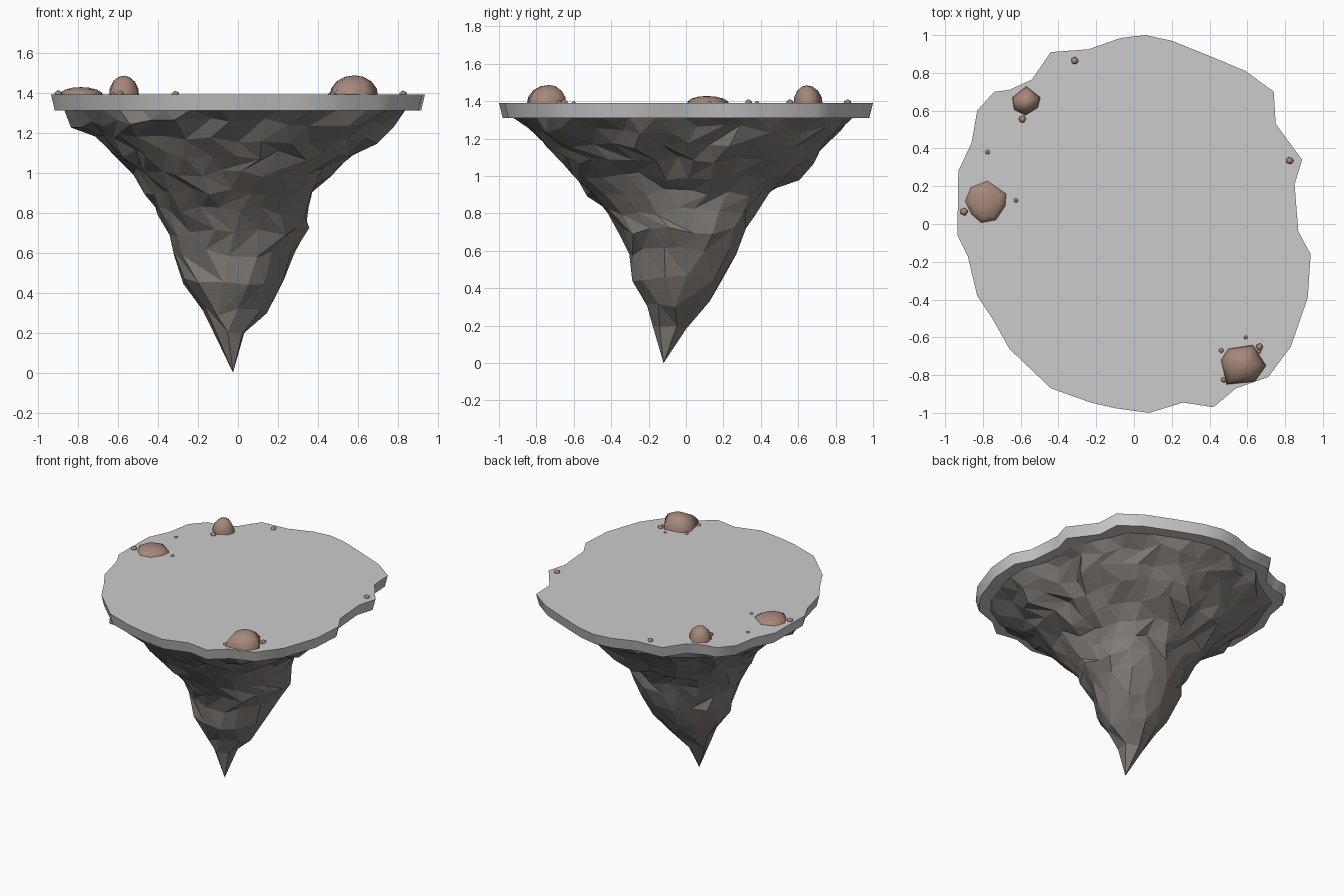
import bpy, bmesh, math, random

if "Cube" in bpy.data.objects:
    bpy.data.objects.remove(bpy.data.objects["Cube"])
random.seed(5)

OUTLINE = [(.06, 1), (.2, .97), (.4, .89), (.59, .81), (.74, .70), (.75, .53), (.89, .34), (.85, .21),
           (.87, -.04), (.935, -.16), (.92, -.39), (.83, -.65), (.71, -.81), (.54, -.87), (.42, -.97),
           (.26, -.945), (.08, -1), (-.1, -.975), (-.23, -.945), (-.44, -.87), (-.66, -.66),
           (-.75, -.5), (-.83, -.38), (-.88, -.17), (-.935, -.06), (-.93, .28), (-.86, .43), (-.83, .6),
           (-.74, .70), (-.66, .71), (-.54, .765), (-.44, .91), (-.24, .925), (-.07, .985)]
TOP, UNDER = 1.39, 1.31


def material(name, color):
    m = bpy.data.materials.new(name)
    m.diffuse_color = (*color, 1)
    m.use_nodes = True
    m.node_tree.nodes["Principled BSDF"].inputs["Base Color"].default_value = m.diffuse_color
    return m


def finish(name, bm, mat=None, smooth_angle=None):
    bmesh.ops.recalc_face_normals(bm, faces=bm.faces)
    me = bpy.data.meshes.new(name)
    bm.to_mesh(me)
    bm.free()
    if mat:
        me.materials.append(mat)
    ob = bpy.data.objects.new(name, me)
    bpy.context.collection.objects.link(ob)
    if smooth_angle:
        bpy.context.view_layer.objects.active = ob
        ob.select_set(True)
        bpy.ops.object.shade_smooth_by_angle(angle=math.radians(smooth_angle))
        ob.select_set(False)
    return ob


def loft(bm, rings):
    for a, b in zip(rings, rings[1:]):
        n = len(a)
        for i in range(n):
            j = (i + 1) % n
            bm.faces.new((a[i], a[j], b[j], b[i]))


def rim(theta):
    """Point where a ray from the middle meets the outline."""
    dx, dy = math.cos(theta), math.sin(theta)
    for (ax, ay), (bx, by) in zip(OUTLINE, OUTLINE[1:] + OUTLINE[:1]):
        ca, cb = dx * ay - dy * ax, dx * by - dy * bx
        if ca * cb <= 0 and ca != cb:
            t = ca / (ca - cb)
            x, y = ax + t * (bx - ax), ay + t * (by - ay)
            if x * dx + y * dy > 0:
                return x, y
    return dx, dy


def bump(theta, degrees, amount):
    """Smooth angular bulge."""
    return amount * max(0, math.cos(theta - math.radians(degrees))) ** 8


rock = material("dark_rock", (.22, .20, .185))
brown = material("brown_stone", (.38, .245, .195))

# Flat slab with slightly undercut edge
bm = bmesh.new()
rings = [[bm.verts.new((x * s, y * s, z)) for x, y in OUTLINE] for s, z in ((1, TOP), (.98, UNDER))]
loft(bm, rings)
for r in rings:
    bm.faces.new(r)
finish("ground_slab", bm, None, 60)

# Hanging rock: z, x range, y range, side count, share of the slab outline
LEVELS = [(1.315, -.87, .84, -.93, .90, 38, 1), (1.25, -.80, .76, -.87, .85, 38, .95),
          (1.17, -.71, .69, -.76, .76, 36, .85), (1.09, -.62, .59, -.68, .68, 34, .7),
          (1.0, -.53, .48, -.60, .60, 30, .5), (.91, -.46, .38, -.53, .44, 26, .25),
          (.81, -.42, .36, -.44, .35, 22, .1), (.71, -.36, .35, -.37, .31, 18, 0),
          (.60, -.34, .30, -.31, .27, 15, 0), (.45, -.28, .23, -.30, .20, 12, 0),
          (.31, -.19, .14, -.22, .12, 9, 0), (.19, -.12, .04, -.18, 0, 6, 0)]
bm = bmesh.new()
rings = []
for k, (z, x0, x1, y0, y1, n, w) in enumerate(LEVELS):
    ring = []
    for i in range(n):
        first = k == 0
        t = math.tau * (i + .5 * (k % 2) + (0 if first else random.uniform(-.2, .2))) / n
        px, py = rim(t)
        ux = w * px / .935 + (1 - w) * math.cos(t)
        uy = w * py + (1 - w) * math.sin(t)
        s = 1 if first else random.uniform(.94, 1.04)
        if .95 < z < 1.3:  # fuller front left shoulder
            s += bump(t, 225, .09)
        elif z < .95:      # jutting back right ridge
            s += bump(t, 45, .14 if .65 < z < .85 else .08)
        dz = 0 if first else random.uniform(-.025, .025)
        ring.append(bm.verts.new(((x0 + x1) / 2 + ux * s * (x1 - x0) / 2,
                                  (y0 + y1) / 2 + uy * s * (y1 - y0) / 2, z + dz)))
    rings.append(ring)
for a, b in zip(rings, rings[1:]):
    i = j = 0
    na, nb = len(a), len(b)
    while i < na or j < nb:
        if j >= nb or (i < na and (i + .5) / na <= (j + .5) / nb):
            bm.faces.new((a[i % na], a[(i + 1) % na], b[j % nb]))
            i += 1
        else:
            bm.faces.new((a[i % na], b[(j + 1) % nb], b[j % nb]))
            j += 1
tip = bm.verts.new((-.025, -.12, 0))
last = rings[-1]
for i, v in enumerate(last):
    bm.faces.new((v, last[(i + 1) % len(last)], tip))
bm.faces.new(rings[0])
finish("hanging_rock", bm, rock)


# Boulders: angular footprints domed over the slab
def boulder(name, pts, height):
    bm = bmesh.new()
    cx = sum(p[0] for p in pts) / len(pts)
    cy = sum(p[1] for p in pts) / len(pts)
    rings = [[bm.verts.new((cx + (x - cx) * s, cy + (y - cy) * s, TOP - .005 + (height + .005) * h))
              for x, y in pts] for s, h in ((1, 0), (.95, .35), (.73, .7), (.38, .93))]
    loft(bm, rings)
    bm.faces.new(rings[0])
    top = bm.verts.new((cx, cy, TOP + height))
    for i, v in enumerate(rings[-1]):
        bm.faces.new((v, rings[-1][(i + 1) % len(pts)], top))
    finish(name, bm, brown, 89)


boulder("boulder_front", [(.46, -.72), (.50, -.66), (.63, -.64), (.655, -.68), (.70, -.75),
                          (.64, -.835), (.49, -.85)], .097)
boulder("boulder_back", [(-.645, .67), (-.57, .73), (-.495, .67), (-.51, .615), (-.575, .575),
                         (-.635, .605)], .095)
boulder("boulder_left", [(-.895, .12), (-.865, .195), (-.775, .23), (-.675, .16), (-.68, .095),
                         (-.73, .02), (-.81, .005), (-.86, .05)], .038)

# Pebbles
PEBBLES = [(-.315, .865, .021), (-.59, .555, .021), (-.775, .38, .013), (-.9, .065, .022),
           (-.625, .125, .013), (.825, .335, .021), (.462, -.67, .014), (.592, -.6, .011),
           (.665, -.65, .021), (.66, -.675, .014), (.475, -.825, .016)]
for k, (x, y, r) in enumerate(PEBBLES):
    bm = bmesh.new()
    bmesh.ops.create_icosphere(bm, subdivisions=1, radius=r)
    for v in bm.verts:
        v.co *= random.uniform(.9, 1.1)
        v.co.x += x
        v.co.y += y
        v.co.z = max(v.co.z + TOP, TOP - .005)
    finish(f"pebble_{k + 1}", bm, brown, 89)
